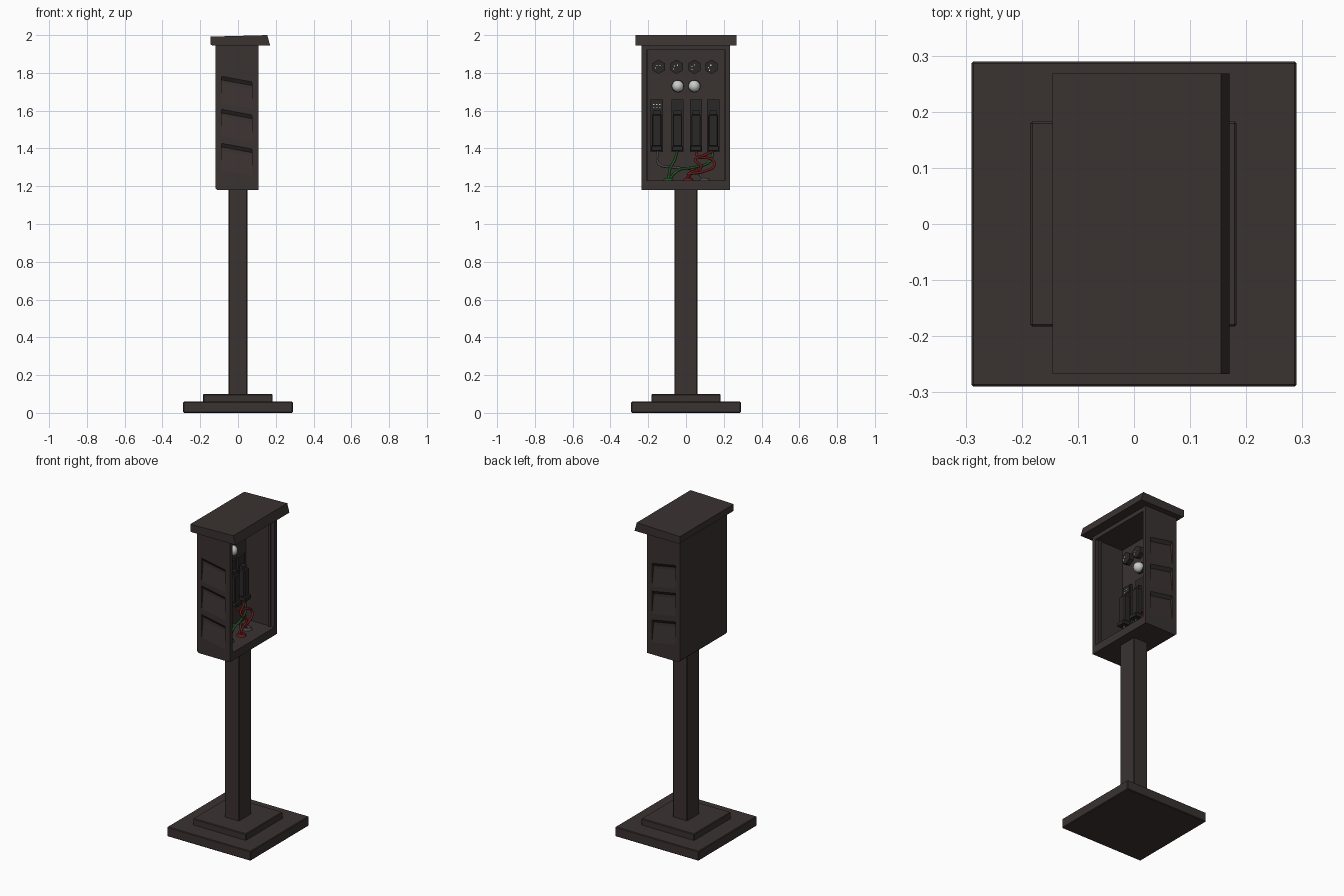
import bpy, bmesh, math
from mathutils import Vector

if "Cube" in bpy.data.objects:
    bpy.data.objects.remove(bpy.data.objects["Cube"])


def mat(name, r, g, b):
    m = bpy.data.materials.new(name)
    m.diffuse_color = (r, g, b, 1)
    m.use_nodes = True
    m.node_tree.nodes["Principled BSDF"].inputs["Base Color"].default_value = m.diffuse_color
    return m


BODY = mat("dark brown metal", 0.042, 0.032, 0.031)
FUSE = mat("dark grey plastic", 0.024, 0.020, 0.020)
WHITE = mat("lamp white", 0.60, 0.60, 0.58)
GREEN = mat("cable green", 0.012, 0.085, 0.016)
RED = mat("cable red", 0.15, 0.010, 0.010)
GREY = mat("cable grey", 0.065, 0.058, 0.058)


def finish(name, bm, material, bevel=0):
    bmesh.ops.recalc_face_normals(bm, faces=bm.faces)
    me = bpy.data.meshes.new(name)
    bm.to_mesh(me)
    bm.free()
    me.materials.append(material)
    ob = bpy.data.objects.new(name, me)
    bpy.context.collection.objects.link(ob)
    if bevel:
        mod = ob.modifiers.new("bevel", 'BEVEL')
        mod.width, mod.segments = bevel, 1
    return ob


def prism(name, ring, shift, material, bevel=0):
    """Extrude a closed ring of 3D points by a vector."""
    bm = bmesh.new()
    f = bm.faces.new([bm.verts.new(p) for p in ring])
    ext = bmesh.ops.extrude_face_region(bm, geom=[f])["geom"]
    bmesh.ops.translate(bm, vec=shift, verts=[v for v in ext if isinstance(v, bmesh.types.BMVert)])
    return finish(name, bm, material, bevel)


def box(name, x, y, z, material, bevel=0):
    ring = [(x[0], y[0], z[0]), (x[1], y[0], z[0]), (x[1], y[1], z[0]), (x[0], y[1], z[0])]
    return prism(name, ring, (0, 0, z[1] - z[0]), material, bevel)


def disc(name, c, r, h, sides, axis, material, r2=None):
    """Cylinder or cone starting at c and rising along an axis."""
    bm = bmesh.new()
    bmesh.ops.create_cone(bm, cap_ends=True, segments=sides, radius1=r,
                          radius2=r if r2 is None else r2, depth=h)
    ob = finish(name, bm, material)
    d = Vector(axis)
    ob.rotation_euler = d.to_track_quat('Z', 'Y').to_euler()
    ob.location = Vector(c) + d * h / 2
    return ob


def smooth(ob):
    bpy.ops.object.select_all(action='DESELECT')
    ob.select_set(True)
    bpy.context.view_layer.objects.active = ob
    bpy.ops.object.shade_smooth_by_angle(angle=math.radians(40))


# Base, foot plate and post
box("base_slab", (-.29, .29), (-.29, .29), (0, .06), BODY, .004)
box("foot_plate", (-.185, .183), (-.183, .183), (.055, .1), BODY, .004)
box("post", (-.05, .05), (-.062, .06), (.09, 1.2), BODY, .004)

# Cabinet shell, open towards +x
cabinet = prism("cabinet", [(-.12, -.235, 1.19), (-.11, -.235, 1.18), (.108, -.235, 1.18),
                            (.108, -.235, 1.955), (-.12, -.235, 1.955)], (0, .467, 0), BODY)
cutters = [box("cavity_cutter", (-.09, .2), (-.21, .207), (1.23, 1.92), BODY)]

# Slanted louvre recesses on both side walls
for z in (1.785, 1.61, 1.43):
    for side in (-1, 1):
        face = -.235 if side < 0 else .232
        wedge = [(.002, 0), (-.015, -.022), (-.015, -.04), (.002, -.16)]
        ring = [(-.088, face + side * d, z + h) for d, h in wedge]
        cutters.append(prism("louvre_cutter", ring, (.162, 0, -.03), BODY))
for c in cutters:
    c.hide_render = True
    m = cabinet.modifiers.new("cut", 'BOOLEAN')
    m.operation, m.solver, m.object = 'DIFFERENCE', 'EXACT', c
    bpy.context.view_layer.objects.active = cabinet
    bpy.ops.object.modifier_apply(modifier=m.name)
    bpy.data.objects.remove(c)

# Thin inner rim around the opening
for s in (-1, 1):
    y = sorted((s * .212, s * .2))
    box("rim_side", (.07, .085), y, (1.225, 1.925), BODY)

# Roof with a sloping lip over the opening
prism("roof", [(-.145, -.267, 1.95), (-.135, -.267, 1.945), (.17, -.267, 1.945),
               (.155, -.267, 2.0), (-.145, -.267, 1.992)], (0, .535, 0), BODY)

# Six-sided dials with small tick marks
PANEL = -.09
for i, y in enumerate((-.145, -.05, .045, .135)):
    disc("dial", (PANEL - .002, y, 1.832), .038, .032, 6, (1, 0, 0), FUSE)
    for k in range(3):
        a = math.radians(60 + 60 * k + 15 * i)
        cy, cz = y + .016 * math.cos(a), 1.825 + .016 * math.sin(a)
        box("dial_tick", (PANEL + .03, PANEL + .032), (cy - .003, cy + .003),
            (cz - .003, cz + .003), WHITE)

# Round indicator lamps
for y in (-.043, .044):
    disc("lamp_collar", (PANEL - .002, y, 1.73), .034, .014, 16, (1, 0, 0), FUSE)
    bm = bmesh.new()
    bmesh.ops.create_uvsphere(bm, u_segments=16, v_segments=10, radius=.031)
    lamp = finish("lamp", bm, WHITE)
    lamp.location = (PANEL + .02, y, 1.73)
    smooth(lamp)

# Fuse holders: back plate, body, top clip and lower ledge
FUSES = (-.155, -.045, .053, .145)
for y in FUSES:
    box("fuse_plate", (PANEL - .002, PANEL + .014), (y - .033, y + .033), (1.38, 1.658), FUSE)
    box("fuse_body", (PANEL + .01, PANEL + .05), (y - .025, y + .025), (1.41, 1.58), FUSE, .005)
    box("fuse_ledge", (PANEL + .01, PANEL + .062), (y - .029, y + .029), (1.387, 1.412), FUSE, .003)
    box("fuse_clip", (PANEL + .01, PANEL + .035), (y - .02, y + .02), (1.58, 1.6), FUSE)
# Small marked plate above the first fuse
box("warning_plate", (PANEL + .012, PANEL + .018), (-.18, -.13), (1.603, 1.65), FUSE)
for y in (-.17, -.155, -.14):
    for z in (1.618, 1.633):
        box("plate_mark", (PANEL + .017, PANEL + .019), (y - .004, y + .004), (z - .002, z + .002), WHITE)


# Cables from the fuses to the sockets in the cabinet floor
def cable(name, pts, material):
    cu = bpy.data.curves.new(name, 'CURVE')
    cu.dimensions = '3D'
    cu.bevel_depth, cu.bevel_resolution, cu.resolution_u = .007, 1, 8
    cu.use_fill_caps = True
    sp = cu.splines.new('BEZIER')
    sp.bezier_points.add(len(pts) - 1)
    for b, p in zip(sp.bezier_points, pts):
        b.co = p
        b.handle_left_type = b.handle_right_type = 'AUTO'
    cu.materials.append(material)
    bpy.context.collection.objects.link(bpy.data.objects.new(name, cu))


X = PANEL + .035
cable("cable_grey_long", [(X, -.15, 1.39), (X + .01, -.145, 1.32), (X + .03, -.07, 1.3),
                          (X + .04, .04, 1.285), (X + .05, .1, 1.235)], GREY)
cable("cable_grey_short", [(X + .03, .06, 1.29), (X + .05, .03, 1.27), (X + .06, .01, 1.235)], GREY)
cable("cable_green_left", [(X, -.045, 1.39), (X + .01, -.06, 1.34), (X + .04, -.085, 1.29),
                           (X + .06, -.092, 1.235)], GREEN)
cable("cable_green_right", [(X, .145, 1.39), (X + .02, .125, 1.33), (X + .04, .04, 1.3),
                            (X + .05, -.04, 1.285), (X + .06, -.09, 1.235)], GREEN)
cable("cable_red_left", [(X, .053, 1.39), (X + .02, .06, 1.36), (X + .04, .14, 1.34),
                         (X + .05, .15, 1.31), (X + .06, .1, 1.28), (X + .07, .015, 1.265)], RED)
cable("cable_red_right", [(X, .15, 1.39), (X + .02, .1, 1.365), (X + .04, .05, 1.34),
                          (X + .055, .08, 1.3), (X + .07, .015, 1.265), (X + .07, .01, 1.235)], RED)
for name, x, y, m in (("socket_green", X + .06, -.092, GREEN), ("socket_red", X + .07, .012, RED),
                      ("socket_grey", X + .05, .1, GREY)):
    disc(name, (x, y, 1.228), .03, .016, 12, (0, 0, 1), m, .02)
